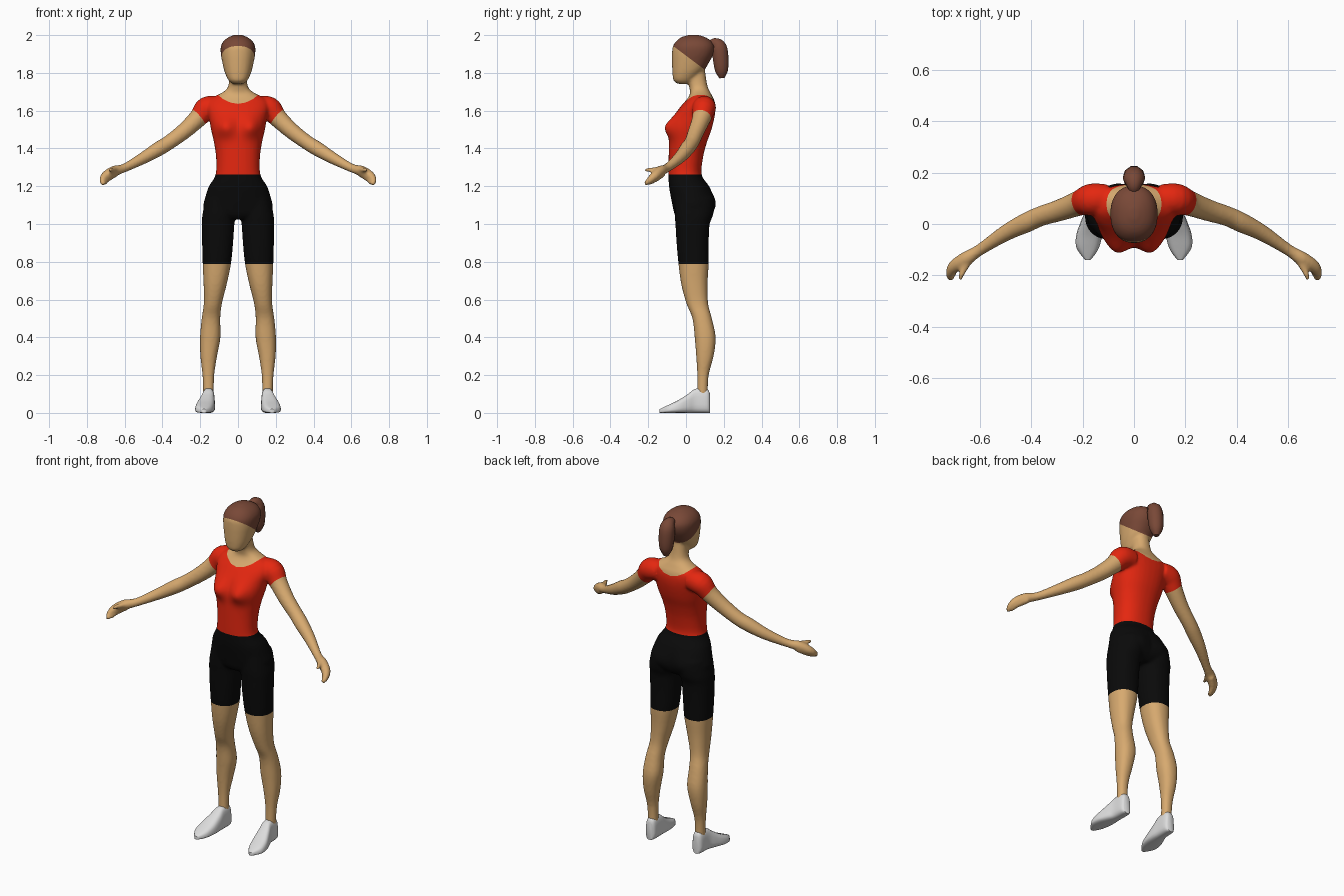
import bpy, bmesh
from math import cos, sin, pi, exp, copysign
from mathutils import Vector

cube = bpy.data.objects.get("Cube")
if cube:
    bpy.data.objects.remove(cube)


def material(name, r, g, b):
    m = bpy.data.materials.new(name)
    m.use_nodes = True
    m.diffuse_color = (r, g, b, 1)
    bsdf = m.node_tree.nodes["Principled BSDF"]
    bsdf.inputs["Base Color"].default_value = (r, g, b, 1)
    bsdf.inputs["Roughness"].default_value = 0.8
    return m


SKIN = material("skin tan", 0.68, 0.40, 0.16)
RED = material("shirt red", 0.78, 0.02, 0.005)
BLACK = material("shorts black", 0.003, 0.003, 0.003)
BROWN = material("hair brown", 0.19, 0.065, 0.038)
WHITE = material("shoe white", 0.72, 0.72, 0.72)


def spline(rows, steps=4):
    """Smoothly interpolate a list of equal-length tuples."""
    out = []
    for i in range(len(rows) - 1):
        a, b, c, d = (rows[max(0, min(len(rows) - 1, i + k))] for k in (-1, 0, 1, 2))
        for s in range(steps):
            t = s / steps
            out.append([q + 0.5 * t * (r - p + t * (2 * p - 5 * q + 4 * r - e + t * (3 * q - p - 3 * r + e)))
                        for p, q, r, e in zip(a, b, c, d)])
    return out + [list(rows[-1])]


def circle(n, power=2.0):
    """Unit superellipse points."""
    for i in range(n):
        a = 2 * pi * (i + 0.5) / n
        yield tuple(copysign(abs(k) ** (2 / power), k) for k in (cos(a), sin(a)))


def loft(bm, rings):
    loops = [[bm.verts.new(p) for p in ring] for ring in rings]
    faces = [bm.faces.new(loops[0]), bm.faces.new(loops[-1])]
    n = len(loops[0])
    for a, b in zip(loops, loops[1:]):
        for i in range(n):
            j = (i + 1) % n
            faces.append(bm.faces.new((a[i], a[j], b[j], b[i])))
    bmesh.ops.recalc_face_normals(bm, faces=faces)


def stack(bm, rows, side=1):
    """Horizontal slices: height, centre x, half width, front y, back y."""
    loft(bm, [[(side * (xc + hw * c), (yf + yb) / 2 + (yb - yf) / 2 * s, z)
               for c, s in circle(32, 2.25)] for z, xc, hw, yf, yb in spline(rows)])


def tube(bm, rows, ref, side=1, n=20):
    """Round limb along a path: x, y, z, radius."""
    rows = spline(rows)
    pts = [Vector((side * r[0], r[1], r[2])) for r in rows]
    rings = []
    for i, p in enumerate(pts):
        t = pts[min(i + 1, len(pts) - 1)] - pts[max(i - 1, 0)]
        u = Vector(ref).cross(t).normalized()
        v = t.normalized().cross(u)
        rings.append([p + rows[i][3] * (u * c + v * s) for c, s in circle(n)])
    loft(bm, rings)


def make(name, bm, mat, sharp=None):
    me = bpy.data.meshes.new(name)
    bm.to_mesh(me)
    me.materials.append(mat)
    me.shade_smooth()
    if sharp:
        me.set_sharp_from_angle(angle=sharp)
    ob = bpy.data.objects.new(name, me)
    bpy.context.collection.objects.link(ob)
    return ob


body = bmesh.new()

# Head
stack(body, [(z, 0, hw, f, b) for z, hw, f, b in (
    (1.742, .03, -.045, .02), (1.76, .05, -.066, .04), (1.79, .065, -.071, .07),
    (1.82, .075, -.073, .1), (1.86, .084, -.074, .125), (1.9, .091, -.074, .145),
    (1.94, .091, -.07, .15), (1.97, .075, -.05, .132), (1.99, .048, -.022, .1),
    (2.002, .015, .02, .06))])

# Neck, torso and hips
stack(body, [(z, 0, hw, f, b) for z, hw, f, b in (
    (1.82, .045, 0, .1), (1.76, .047, .008, .108), (1.72, .056, .018, .117),
    (1.695, .085, .022, .13), (1.675, .125, .015, .14), (1.655, .155, 0, .15),
    (1.62, .165, -.03, .156), (1.57, .155, -.062, .152), (1.5, .143, -.085, .135),
    (1.43, .127, -.09, .11), (1.35, .116, -.092, .09), (1.26, .119, -.093, .083),
    (1.2, .154, -.09, .122), (1.14, .174, -.08, .142), (1.09, .184, -.07, .145),
    (1.05, .16, -.06, .13), (1.025, .08, -.04, .1))])

UP = (0, 0, 1)
for side in (1, -1):
    # Legs
    stack(body, [
        (1.14, .09, .08, -.06, .13), (1.05, .1, .088, -.06, .137), (1, .105, .086, -.056, .125),
        (.9, .108, .082, -.05, .12), (.79, .112, .075, -.04, .12), (.68, .121, .061, -.025, .114),
        (.58, .133, .048, .002, .117), (.5, .143, .049, .034, .137), (.4, .147, .054, .046, .157),
        (.3, .155, .044, .054, .146), (.2, .157, .031, .06, .12), (.1, .156, .028, .06, .115),
        (.06, .156, .028, .06, .115)], side)
    # Arms and hands
    tube(body, [
        (.1, .1, 1.62, .055), (.165, .095, 1.612, .063), (.212, .082, 1.56, .05),
        (.285, .055, 1.492, .043), (.365, .03, 1.432, .039), (.42, .005, 1.398, .039),
        (.5, -.035, 1.35, .032), (.6, -.1, 1.297, .023), (.655, -.135, 1.281, .028),
        (.7, -.165, 1.255, .025), (.717, -.195, 1.23, .017), (.712, -.217, 1.21, .011)], UP, side)
    tube(body, [(.65, -.125, 1.268, .02), (.695, -.165, 1.238, .018), (.705, -.2, 1.213, .01)], UP, side)
    tube(body, [(.63, -.12, 1.287, .017), (.66, -.17, 1.287, .014), (.68, -.217, 1.286, .009)], UP, side)

# Fuse the limbs into one smooth figure
figure = make("figure_helper", body, SKIN)
remesh = figure.modifiers.new("fuse", "REMESH")
remesh.mode = "VOXEL"
remesh.voxel_size = 0.008
relax = figure.modifiers.new("relax", "SMOOTH")
relax.factor = 0.5
relax.iterations = 5
fused = bpy.data.meshes.new_from_object(figure.evaluated_get(bpy.context.evaluated_depsgraph_get()))
bpy.data.objects.remove(figure)
body = bmesh.new()
body.from_mesh(fused)
bpy.data.meshes.remove(fused)

# Bust and seat
for v in body.verts:
    x, y, z = v.co
    if abs(x) < .17 and y < .02 and z > 1.3:
        v.co.y -= .038 * exp(-((abs(x) - .07) ** 2 + (z - 1.515) ** 2) / .0028) * min(1, (.02 - y) / .05)
    elif abs(x) < .2 and y > .04 and 1 < z < 1.25:
        v.co.y += .018 * exp(-((abs(x) - .08) ** 2 + (z - 1.11) ** 2) / .004) * min(1, (y - .04) / .05)


def cut(co, no, test):
    """Score clean colour borders into the figure."""
    faces = [f for f in body.faces if test(f.calc_center_median())]
    geom = faces + list({e for f in faces for e in f.edges}) + list({v for f in faces for v in f.verts})
    bmesh.ops.bisect_plane(body, geom=geom, dist=1e-5, plane_co=co, plane_no=no)


WAIST, HEM = 1.262, .787
HAIR = Vector((0, -.065, 1.94)), Vector((0, .75, 1))
NECK = [(Vector((a, 0, 1.638 + 4 * a * a)), Vector((-8 * a, 0, 1))) for a in (-.1, -.06, -.02, .02, .06, .1)]
SLEEVE = [(Vector((s * .205, .085, 1.56)), Vector((s * .75, -.2, -.65))) for s in (1, -1)]


def above(p, plane):
    return (p - plane[0]).dot(plane[1]) > 0


for height in (WAIST, HEM):
    cut((0, 0, height), UP, lambda p: abs(p.x) < .25)
cut(*HAIR, lambda p: p.z > 1.75)
for plane in NECK:
    cut(*plane, lambda p: abs(p.x) < .14 and 1.6 < p.z < 1.75)
for plane in SLEEVE:
    cut(*plane, lambda p: p.x * plane[0].x > 0 and abs(p.x) > .15 and p.z > 1.4)


def region(p):
    if abs(p.x) > .3 or (abs(p.x) > .16 and p.z > 1.4 and above(p, SLEEVE[0 if p.x > 0 else 1])):
        return "skin"
    if p.z > 1.75:
        return "hair" if above(p, HAIR) else "skin"
    if all(above(p, plane) for plane in NECK):
        return "skin"
    return "shirt" if p.z > WAIST else "shorts" if p.z > HEM else "skin"


# Split the figure into skin and clothing
for name, mat in (("skin", SKIN), ("shirt", RED), ("shorts", BLACK), ("hair", BROWN)):
    part = body.copy()
    others = [f for f in part.faces if region(f.calc_center_median()) != name]
    bmesh.ops.delete(part, geom=others, context="FACES")
    make(name, part, mat)

# Ponytail
tail = bmesh.new()
tube(tail, [(0, .12, 1.94, .016), (0, .148, 1.957, .028), (0, .175, 1.935, .042),
            (0, .184, 1.87, .043), (0, .188, 1.81, .035), (0, .19, 1.772, .014)], (1, 0, 0), n=10)
make("ponytail", tail, BROWN, 1.0)

# Shoes: depth, centre x, half width, top height
shoe = spline([(.126, .155, .02, .105), (.11, .155, .031, .127), (.05, .157, .034, .128),
               (.01, .164, .042, .1), (-.04, .174, .049, .068), (-.085, .18, .045, .046),
               (-.115, .18, .03, .032), (-.14, .18, .01, .02)])
for side, name in ((1, "left_shoe"), (-1, "right_shoe")):
    bm = bmesh.new()
    loft(bm, [[(side * (xc + hw * c * (1 - .12 * s)), y, top * (.5 + .5 * s)) for c, s in circle(20, 3.2)]
              for y, xc, hw, top in shoe])
    make(name, bm, WHITE, 0.9)
